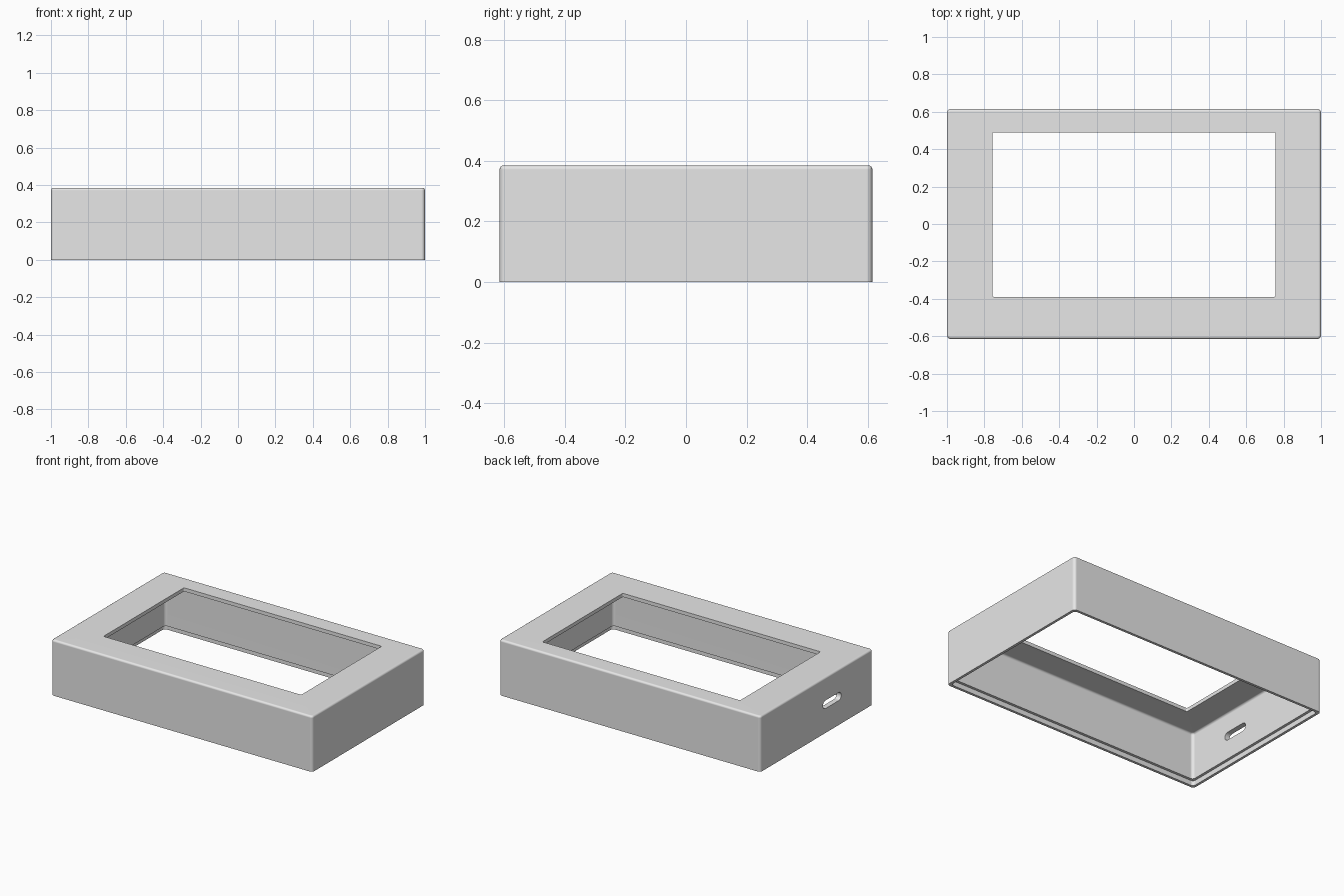
import bpy, bmesh
from math import sin, cos, pi, radians

if "Cube" in bpy.data.objects:
    bpy.data.objects.remove(bpy.data.objects["Cube"])

HX, HY, H = 1.0, 0.615, 0.385      # outer half sizes and height
WALL, ROOF = 0.036, 0.025          # wall and top panel thickness
SEAT_W, SEAT_H = 0.018, 0.034      # stepped seat around the open underside
R, B, STEPS = 0.02, 0.014, 4       # corner radius, top edge rounding

grey = bpy.data.materials.new("plain_grey")
grey.use_nodes = True
colour = (0.8, 0.8, 0.8, 1)
grey.diffuse_color = colour
grey.node_tree.nodes["Principled BSDF"].inputs["Base Color"].default_value = colour


def rounded_loop(bm, hx, hy, r, z, cy=0.0):
    """Horizontal rounded rectangle of vertices."""
    verts = []
    for k, (sx, sy) in enumerate([(1, 1), (-1, 1), (-1, -1), (1, -1)]):
        for i in range(STEPS + 1):
            a = (k + i / STEPS) * pi / 2
            verts.append(bm.verts.new((sx * (hx - r) + r * cos(a),
                                       cy + sy * (hy - r) + r * sin(a), z)))
    return verts


def bridge(bm, a, b):
    for i in range(len(a)):
        j = (i + 1) % len(a)
        bm.faces.new((a[i], a[j], b[j], b[i]))


def make_object(name, bm):
    bmesh.ops.recalc_face_normals(bm, faces=bm.faces)
    mesh = bpy.data.meshes.new(name)
    bm.to_mesh(mesh)
    bm.free()
    mesh.materials.append(grey)
    ob = bpy.data.objects.new(name, mesh)
    bpy.context.collection.objects.link(ob)
    return ob


# Enclosure shell: one closed section swept around the rounded rectangle
bm = bmesh.new()
loops = []


def inset(d, z, r):
    loops.append(rounded_loop(bm, HX - d, HY - d, r, z))


inset(0, 0, R)
for i in range(STEPS + 1):                       # outer wall and rounded top edge
    a = i / STEPS * pi / 2
    d = B * (1 - cos(a))
    inset(d, H - B + B * sin(a), R - d)
for z in (H, H - ROOF):                          # window through the top panel
    loops.append(rounded_loop(bm, 0.757, 0.44, 0.01, z, cy=0.05))
for i in range(STEPS + 1):                       # inner fillet under the panel
    a = i / STEPS * pi / 2
    d = B * (1 - sin(a))
    inset(WALL + d, H - ROOF - B + B * cos(a), R - d)
inset(WALL, SEAT_H, R)                           # inner wall, seat and rim
inset(WALL - SEAT_W, SEAT_H, R)
inset(WALL - SEAT_W, 0, R)
for a, b in zip(loops, loops[1:] + loops[:1]):
    bridge(bm, a, b)
shell = make_object("enclosure_shell", bm)

# Rounded cable slot through the -x wall
bm = bmesh.new()
rings = []
for x in (-HX - 0.1, -HX + 0.1):
    ring = []
    for side in (1, -1):
        for i in range(9):
            a = -pi / 2 + i * pi / 8
            ring.append(bm.verts.new((x, -0.17 + side * (0.072 + 0.028 * cos(a)),
                                      0.197 + side * 0.028 * sin(a))))
    rings.append(ring)
    bm.faces.new(ring)
bridge(bm, *rings)
cutter = make_object("slot_cutter", bm)
cutter.hide_render = True

cut = shell.modifiers.new("cable_slot", 'BOOLEAN')
cut.operation = 'DIFFERENCE'
cut.solver = 'EXACT'
cut.object = cutter
bpy.ops.object.select_all(action='DESELECT')
shell.select_set(True)
bpy.context.view_layer.objects.active = shell
bpy.ops.object.modifier_apply(modifier=cut.name)
bpy.data.objects.remove(cutter)

# Smooth fillets, flat panels
bpy.ops.object.shade_smooth_by_angle(angle=radians(35))
normals = shell.modifiers.new("flat_panels", 'WEIGHTED_NORMAL')
normals.keep_sharp = True
